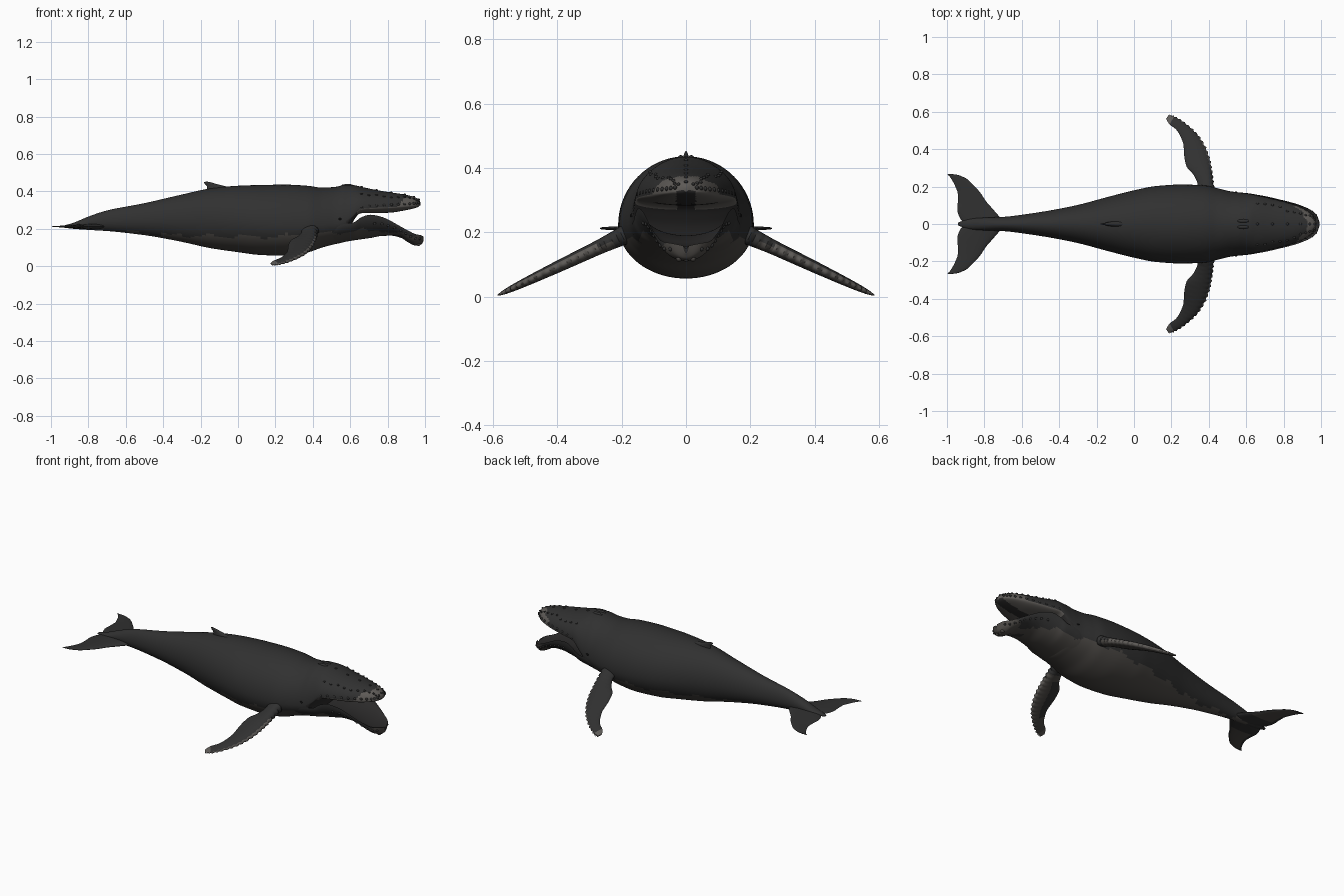
import bpy, bmesh, math, random
from mathutils import Vector

if "Cube" in bpy.data.objects:
    bpy.data.objects.remove(bpy.data.objects["Cube"])

random.seed(4)


def material(name, r, g, b):
    m = bpy.data.materials.new(name)
    m.diffuse_color = (r, g, b, 1)
    m.use_nodes = True
    m.node_tree.nodes["Principled BSDF"].inputs["Base Color"].default_value = m.diffuse_color
    return m


DARK, BELLY, PALE, MOUTH, BLACK = range(5)
MATS = [material("dark skin", .030, .030, .030), material("belly grey", .070, .064, .058),
        material("pale patch", .110, .102, .094), material("mouth lining", .024, .023, .023),
        material("black eye", .006, .006, .006)]


def finish(name, bm):
    bmesh.ops.recalc_face_normals(bm, faces=bm.faces)
    me = bpy.data.meshes.new(name)
    bm.to_mesh(me)
    bm.free()
    for m in MATS:
        me.materials.append(m)
    ob = bpy.data.objects.new(name, me)
    bpy.context.collection.objects.link(ob)
    bpy.ops.object.select_all(action='DESELECT')
    ob.select_set(True)
    bpy.context.view_layer.objects.active = ob
    bpy.ops.object.shade_smooth_by_angle(angle=math.radians(50))
    return ob


def sample(rows, per):
    """Smooth, overshoot-free interpolation through the rows."""
    n, out = len(rows), []
    cols = list(zip(*rows))

    def slope(c, i):
        if i == 0:
            return c[1] - c[0]
        if i == n - 1:
            return c[-1] - c[-2]
        a, b = c[i] - c[i - 1], c[i + 1] - c[i]
        return 2 * a * b / (a + b) if a * b > 0 else 0

    for i in range(n - 1):
        for k in range(per):
            t = k / per
            h = (2*t**3 - 3*t*t + 1, t**3 - 2*t*t + t, 3*t*t - 2*t**3, t**3 - t*t)
            out.append([h[0]*c[i] + h[1]*slope(c, i) + h[2]*c[i + 1] + h[3]*slope(c, i + 1)
                        for c in cols])
    return out + [list(rows[-1])]


def loft(name, rings, colour):
    """Skin closed rings; colour(i, j, centre) gives each face its material."""
    bm = bmesh.new()
    vs = [[bm.verts.new(p) for p in r] for r in rings]
    n = len(rings[0])
    for i in range(len(rings) - 1):
        for j in range(n):
            k = (j + 1) % n
            f = bm.faces.new((vs[i][j], vs[i][k], vs[i + 1][k], vs[i + 1][j]))
            f.material_index = colour(i, j, f.calc_center_median())
    for end, i in ((vs[0], 0), (vs[-1], len(rings) - 2)):
        f = bm.faces.new(end)
        f.material_index = colour(i, 0, f.calc_center_median())
    return finish(name, bm)


N = 72


def hull_rings(rows, per):
    """Rows are x, widest height, top, bottom, half width."""
    rings = []
    for x, zc, top, bot, w in sample(rows, per):
        ring = []
        for j in range(N):
            a = 2 * math.pi * j / N
            s = math.sin(a)
            ring.append(Vector((x, w * math.cos(a), zc + s * (top - zc if s > 0 else zc - bot))))
        rings.append(ring)
    return rings


def belly_line(x):
    return min(.192, .157 + .08*x*x) + .008*math.sin(31*x) + .005*math.sin(77*x + 1)


# body with upper jaw
body = [(-.94, .211, .215, .207, .008), (-.88, .215, .232, .2, .028), (-.8, .23, .265, .194, .034),
        (-.7, .238, .298, .188, .038), (-.5, .245, .337, .166, .064), (-.3, .25, .383, .13, .102),
        (-.15, .25, .415, .097, .142), (0, .24, .43, .075, .18), (.12, .23, .434, .06, .203),
        (.25, .222, .436, .056, .211), (.37, .22, .43, .073, .207), (.45, .222, .42, .1, .19),
        (.52, .228, .424, .118, .174), (.57, .24, .434, .131, .168), (.61, .265, .434, .23, .163),
        (.66, .305, .424, .283, .153), (.74, .312, .407, .283, .135), (.82, .316, .394, .287, .115),
        (.89, .32, .383, .298, .09), (.94, .323, .371, .309, .062), (.965, .327, .357, .318, .035),
        (.975, .332, .342, .326, .006)]


def body_colour(i, j, c):
    if j >= N // 2:
        if c.x > .575:
            return MOUTH if c.x < .64 or abs(c.y) < .03 else PALE
        if c.z < belly_line(c.x):
            return BELLY
    elif c.x > .925 - 7*c.y*c.y + .006*math.sin(120*c.y) and c.x > .85 and c.z < .374:
        return PALE
    return DARK


loft("body_and_upper_jaw", hull_rings(body, 7), body_colour)

# lower jaw, a scooped trough
jaw = [(.44, .2, .19, .105, .165), (.52, .215, .19, .12, .17), (.57, .226, .185, .13, .168),
       (.62, .235, .185, .138, .163), (.66, .262, .187, .144, .156), (.71, .275, .19, .151, .147),
       (.77, .263, .19, .162, .133), (.82, .24, .185, .163, .121), (.87, .212, .175, .152, .107),
       (.91, .19, .164, .127, .092), (.95, .171, .158, .11, .072), (.98, .165, .156, .117, .042),
       (.992, .158, .15, .135, .008)]


def jaw_colour(i, j, c):
    if j < N // 2:
        return MOUTH
    limit = belly_line(c.x) if c.x < .8 else .168 + .012*math.sin(60*c.y + 30*c.x)
    return BELLY if c.z < limit else DARK


loft("lower_jaw", hull_rings(jaw, 7), jaw_colour)


def fin(name, rows, per, point, thick_dir, colour, bump=0, n=24):
    """Rows are lead a, lead b, trail a, trail b, thickness; point maps (a, b) to 3D."""
    rings = []
    for i, (la, lb, ta, tb, th) in enumerate(sample(rows, per)):
        lead, trail = point(la, lb), point(ta, tb)
        lead = lead + (lead - trail).normalized() * bump * math.sin(i * .9) ** 2
        rings.append([lead.lerp(trail, (1 - math.cos(a)) / 2)
                      + thick_dir * (th / 2 * math.sin(a) * (1.2 - .5 * (1 - math.cos(a)) / 2))
                      for a in (2 * math.pi * k / n for k in range(n))])
    return loft(name, rings, lambda i, j, c: colour(i / len(rings), j, c))


# flippers with knobbly leading edge
flipper = [(.43, .16, .33, .16, .07), (.42, .22, .34, .21, .055), (.413, .28, .32, .26, .046),
           (.402, .34, .28, .31, .042), (.382, .40, .268, .37, .038), (.348, .46, .265, .42, .033),
           (.305, .507, .25, .465, .028), (.255, .547, .225, .505, .022),
           (.21, .573, .188, .535, .014), (.184, .58, .172, .562, .006)]


def flipper_colour(s, j, c):
    if s > .86 or (s > .2 and (j < 2 or j > 21)):
        return PALE
    if j >= 12 and s > .12:
        return DARK if 14 <= j <= 17 and .2 < s < .65 else BELLY
    return DARK


# tail flukes
fluke = [(-.70, -.01, -.89, -.01, .035), (-.715, .03, -.93, .03, .03), (-.755, .08, -.945, .08, .024),
         (-.79, .12, -.942, .12, .02), (-.82, .165, -.942, .16, .016), (-.855, .205, -.955, .2, .013),
         (-.90, .245, -.973, .235, .01), (-.95, .264, -.988, .256, .007), (-.985, .268, -1, .265, .003)]


def fluke_colour(s, j, c):
    return BELLY if 15 <= j <= 21 and .25 < s < .8 else DARK


for side, label in ((1, "left"), (-1, "right")):
    fin("flipper_" + label, flipper, 8,
        lambda x, y: Vector((x, side * y, .187 - .475 * (y - .2))),
        Vector((0, side * .43, .9)), flipper_colour, bump=.009)
    fin("tail_fluke_" + label, fluke, 5, lambda x, y: Vector((x, side * y, .212)),
        Vector((0, 0, 1)), fluke_colour)

# dorsal fin
dorsal = [(.0, .395, -.17, .385, .045), (-.06, .425, -.165, .415, .028), (-.11, .438, -.168, .43, .018),
          (-.145, .448, -.178, .44, .011), (-.168, .453, -.182, .449, .004)]
fin("dorsal_fin", dorsal, 4, lambda x, z: Vector((x, 0, z)), Vector((0, 1, 0)),
    lambda s, j, c: DARK)


def knobs(name, spots, mat):
    """Small ellipsoids; each spot is a centre and three radii."""
    bm = bmesh.new()
    for centre, size in spots:
        new = bmesh.ops.create_icosphere(bm, subdivisions=2, radius=1)["verts"]
        for v in new:
            v.co = Vector(centre) + Vector([a * b for a, b in zip(v.co, size)])
    for f in bm.faces:
        f.material_index = mat
    return finish(name, bm)


# knobs along the jaws, blowhole ridges and eyes
upper, lower = sample(body[15:21], 4), sample(jaw[5:12], 3)
spots = []
for s in (-1, 1):
    for x, zc, top, bot, w in upper[::2]:
        spots.append(((x, s * w * .97, zc + .012), (.009, .006, .007)))
        a = random.uniform(.7, .95)
        spots.append(((x, s * w * math.cos(a), zc + (top - zc) * math.sin(a)), (.008, .006, .005)))
    for x, zc, top, bot, w in lower[1::2]:
        spots.append(((x, s * w * .93, zc - (zc - bot) * .37), (.008, .006, .007)))
for x, zc, top, bot, w in upper[::4]:
    spots.append(((x, 0, top), (.008, .007, .005)))
knobs("head_knobs", spots, DARK)
knobs("chin_knobs", [((.965, y, .118), (.012, .009, .010)) for y in (-.022, 0, .022)], BELLY)
knobs("blowhole_ridges", [((.585, s * .016, .430), (.034, .010, .010)) for s in (-1, 1)], DARK)
knobs("eyes", [((.545, s * .169, .252), (.009, .005, .006)) for s in (-1, 1)], BLACK)
